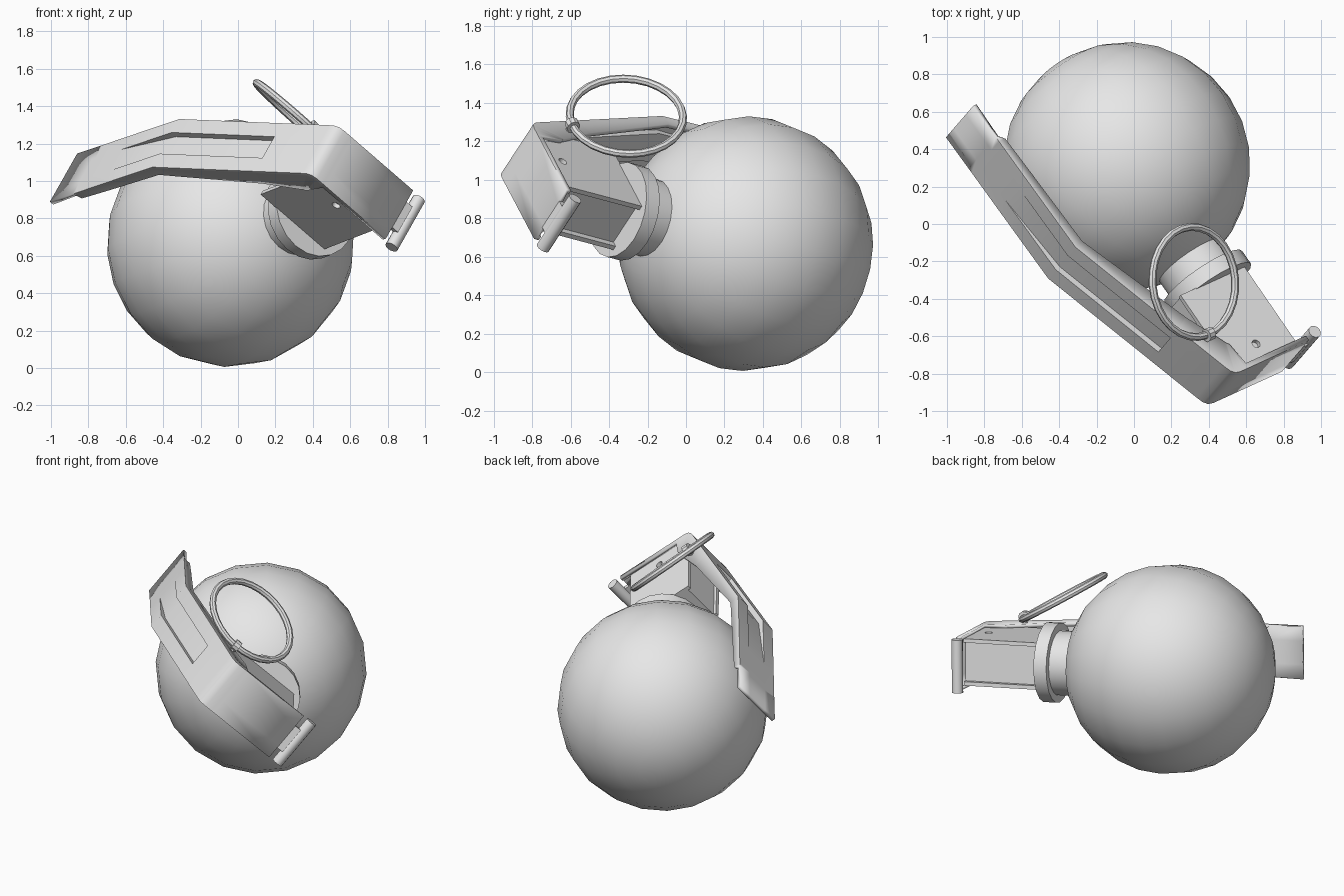
import bpy, bmesh, math
from mathutils import Matrix, Vector

if "Cube" in bpy.data.objects:
    bpy.data.objects.remove(bpy.data.objects["Cube"])

# Tilted frame: X across the head, Y along the lever width, Z along the body axis
W = Vector((0.428, 0.495, 0.756)).normalized()
A = Vector((0.553, -0.805, 0.214))
A = (A - W * A.dot(W)).normalized()
D = W.cross(A)
FRAME = Matrix.Translation((-0.04, 0.31, 0.668)) @ Matrix((D, W, A)).transposed().to_4x4()

metal = bpy.data.materials.new("grey_metal")
metal.diffuse_color = (0.8, 0.8, 0.8, 1)
metal.use_nodes = True
metal.node_tree.nodes["Principled BSDF"].inputs["Base Color"].default_value = metal.diffuse_color


def make(name, bm, matrix=FRAME, smooth=True):
    bm.normal_update()
    mesh = bpy.data.meshes.new(name)
    bm.to_mesh(mesh)
    bm.free()
    mesh.materials.append(metal)
    ob = bpy.data.objects.new(name, mesh)
    bpy.context.collection.objects.link(ob)
    ob.matrix_world = matrix
    if smooth:
        bpy.ops.object.select_all(action='DESELECT')
        ob.select_set(True)
        bpy.context.view_layer.objects.active = ob
        bpy.ops.object.shade_smooth_by_angle(angle=math.radians(35))
    return ob


def box(name, x, y, z):
    bm = bmesh.new()
    bmesh.ops.create_cube(bm, size=1)
    for v in bm.verts:
        v.co = Vector([(r[0] + r[1]) / 2 + c * (r[1] - r[0]) for r, c in zip((x, y, z), v.co)])
    return make(name, bm, smooth=False)


def rod(name, start, end, r, sides=12, matrix=FRAME):
    a, b = Vector(start), Vector(end)
    place = Matrix.Translation((a + b) / 2) @ (b - a).to_track_quat('Z', 'Y').to_matrix().to_4x4()
    bm = bmesh.new()
    bmesh.ops.create_cone(bm, cap_ends=True, segments=sides, radius1=r, radius2=r,
                          depth=(b - a).length, matrix=place)
    return make(name, bm, matrix)


# Round body
bm = bmesh.new()
bmesh.ops.create_uvsphere(bm, u_segments=20, v_segments=14, radius=0.663)
make("round_body", bm)

# Neck and collar
rod("neck", (0, 0, 0.5), (0, 0, 0.76), 0.205, 20)
rod("collar", (0, 0, 0.74), (0, 0, 0.825), 0.253, 20)

# Head: core block between two side plates with pin holes
box("head_core", (-0.30, 0.12), (-0.125, 0.125), (0.82, 1.325))
cutters = [rod("hole_cutter", (u, -0.3, t), (u, 0.3, t), 0.024) for u, t in ((-0.08, 1.24), (-0.26, 1.27))]
for c in cutters:
    c.hide_render = True
    c.hide_set(True)
for side in (-1, 1):
    plate = box("head_side_plate", (-0.32, 0.155), sorted((0.125 * side, 0.15 * side)), (0.82, 1.325))
    for c in cutters:
        m = plate.modifiers.new("hole", 'BOOLEAN')
        m.operation = 'DIFFERENCE'
        m.object = c

# Lever: stations of outer point, side flange edge, groove depth
stations = [
    (0.22, 1.35, 0.22, 1.32, 0),
    (-0.23, 1.35, -0.23, 1.32, 0),
    (-0.25, 1.35, -0.25, 1.185, 0),
    (-0.295, 1.35, -0.255, 1.18, 0),
    (-0.328, 1.343, -0.262, 1.175, 0),
    (-0.350, 1.322, -0.268, 1.165, 0),
    (-0.368, 1.283, -0.275, 1.15, 0),
    (-0.485, 0.992, -0.393, 0.950, 0),
    (-0.487, 0.986, -0.395, 0.945, 0.035),
    (-0.747, 0.34, -0.685, 0.325, 0.035),
    (-0.762, -0.13, -0.708, -0.13, 0),
    (-0.769, -0.37, -0.722, -0.37, 0),
    (-0.770, -0.40, -0.770, -0.40, 0),
    (-0.777, -0.61, -0.777, -0.61, 0),
]
bm = bmesh.new()
rows = []
for u, t, fu, ft, g in stations:
    gu, gt = u + g, t - 0.15 * g
    half = [(0.17, fu, ft), (0.17, u, t), (0.075, u, t), (0.075, gu, gt)]
    section = [(a, -v, b) for v, a, b in half] + [(a, v, b) for v, a, b in reversed(half)]
    rows.append([bm.verts.new(p) for p in section])
for r0, r1 in zip(rows, rows[1:]):
    for i in range(7):
        bm.faces.new((r0[i], r0[i + 1], r1[i + 1], r1[i]))
bmesh.ops.remove_doubles(bm, verts=bm.verts, dist=0.0005)
lever = make("lever", bm)
solid = lever.modifiers.new("sheet", 'SOLIDIFY')
solid.thickness = 0.025
solid.offset = -1

# Hinge at the lever end
box("hinge_tab", (0.19, 0.29), (-0.09, 0.09), (1.32, 1.348))
rod("hinge_rod", (0.285, -0.17, 1.32), (0.285, 0.17, 1.32), 0.036)

# Pull ring, its collar and the safety pin
n = Vector((0.66, 0.05, 0.75)).normalized()
ring_matrix = Matrix.Translation((0.32, -0.31, 1.33)) @ n.to_track_quat('Z', 'Y').to_matrix().to_4x4()
bm = bmesh.new()
R, r, N, K = 0.295, 0.021, 28, 8
loops = []
for i in range(N):
    a = 2 * math.pi * i / N
    loops.append([bm.verts.new(((R + r * math.cos(b)) * math.cos(a),
                                (R + r * math.cos(b)) * math.sin(a), r * math.sin(b)))
                  for b in (2 * math.pi * k / K for k in range(K))])
for i in range(N):
    p, q = loops[i], loops[(i + 1) % N]
    for k in range(K):
        bm.faces.new((p[k], q[k], q[(k + 1) % K], p[(k + 1) % K]))
make("pull_ring", bm, ring_matrix)

lug = Vector((0.40, -0.59, 1.285))
tangent = n.cross(lug - Vector((0.32, -0.31, 1.33))).normalized()
rod("ring_collar", lug - tangent * 0.02, lug + tangent * 0.02, 0.036, 10, Matrix.Identity(4))
rod("safety_pin", lug, lug - W * 0.2, 0.018, 8, Matrix.Identity(4))
